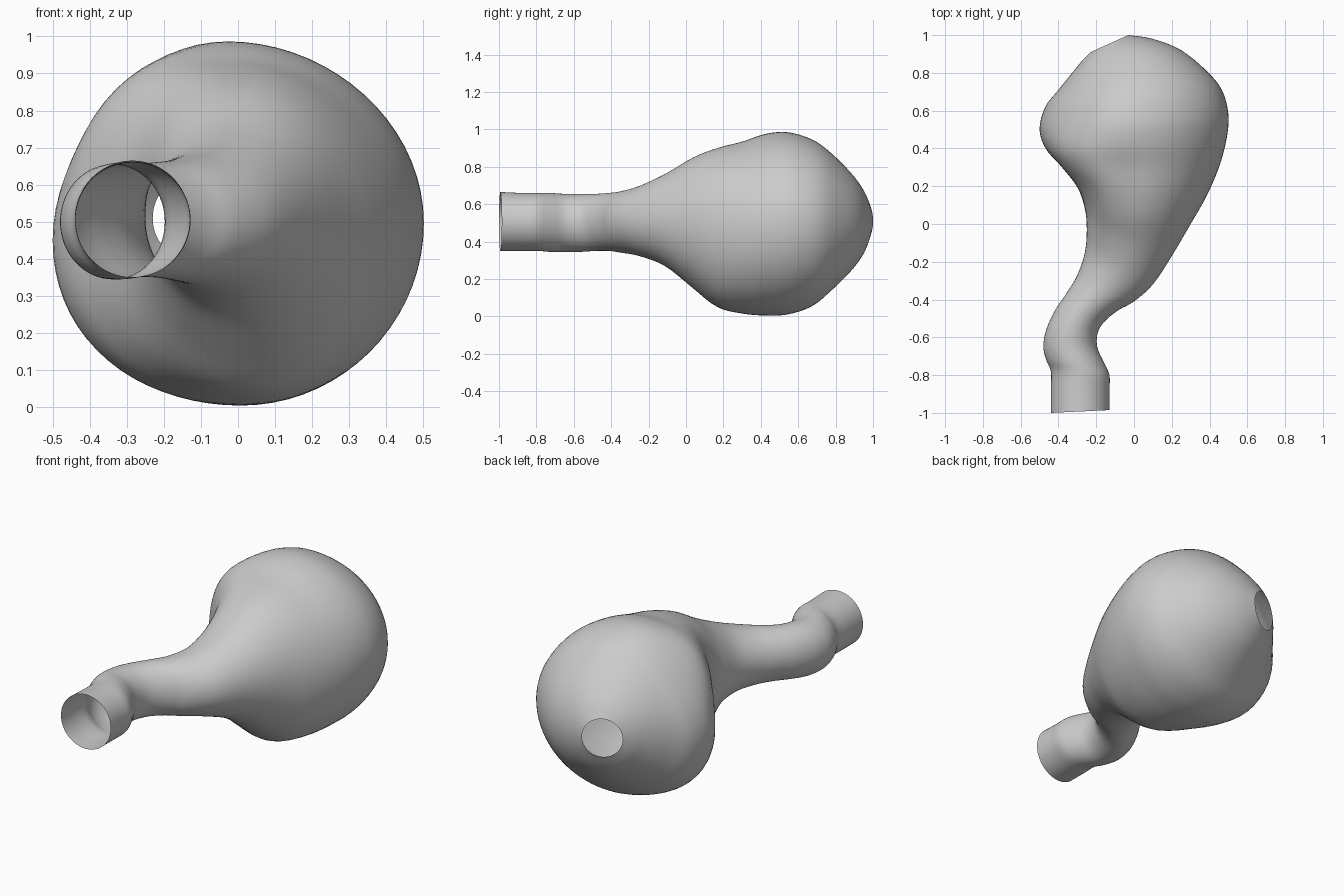
import bpy, bmesh, math
from mathutils import Vector

cube = bpy.data.objects.get("Cube")
if cube:
    bpy.data.objects.remove(cube, do_unlink=True)

SEGMENTS = 72
STEPS = 4

# Sections: left x, left y, right x, right y, bottom z, top z, upper left fullness
sections = [
    (-.44, -1.0, -.13, -.985, .35, .665, 0),
    (-.44, -.88, -.13, -.88, .35, .66, 0),
    (-.44, -.78, -.13, -.80, .35, .66, 0),
    (-.465, -.72, -.16, -.73, .345, .66, 0),
    (-.48, -.65, -.195, -.65, .345, .655, 0),
    (-.465, -.56, -.19, -.57, .345, .655, 0),
    (-.42, -.46, -.15, -.51, .35, .655, 0),
    (-.36, -.37, -.08, -.455, .35, .66, 0),
    (-.30, -.27, 0, -.41, .34, .67, 0),
    (-.26, -.15, .10, -.32, .32, .70, 0),
    (-.25, -.03, .20, -.17, .265, .765, .03),
    (-.26, .08, .30, 0, .15, .85, .07),
    (-.30, .195, .38, .14, .05, .90, .12),
    (-.385, .305, .45, .30, .015, .935, .13),
    (-.465, .395, .49, .45, .005, .975, .05),
    (-.50, .50, .50, .58, .01, .985, -.03),
    (-.47, .62, .465, .71, .05, .95, -.05),
    (-.40, .71, .385, .81, .125, .885, -.03),
    (-.32, .81, .25, .92, .23, .78, 0),
    (-.27, .87, .10, .98, .315, .695, 0),
    (-.23, .91, -.03, 1.0, .40, .62, 0),
]


def blend(a, b, c, d, t):
    """Catmull-Rom interpolation between b and c."""
    return [q + .5 * t * (r - p + t * (2*p - 5*q + 4*r - s + t * (3*(q - r) + s - p)))
            for p, q, r, s in zip(a, b, c, d)]


def smooth_sections(rows):
    last = len(rows) - 1
    result = []
    for i in range(last):
        a, d = rows[max(i - 1, 0)], rows[min(i + 2, last)]
        for k in range(STEPS):
            result.append(blend(a, rows[i], rows[i + 1], d, k / STEPS))
    return result + [list(rows[-1])]


def add_ring(bm, section):
    lx, ly, rx, ry, bottom, top, fullness = section
    centre = Vector(((lx + rx) / 2, (ly + ry) / 2, (bottom + top) / 2))
    across = Vector((rx - lx, ry - ly, 0)) / 2
    half = (top - bottom) / 2
    bulb = max(0, (half - .25) / .25)
    ring = []
    for k in range(SEGMENTS):
        a = 2 * math.pi * k / SEGMENTS
        c, s = math.cos(a), math.sin(a)
        left, upper = max(0, -c), max(0, s)
        swell = 1 + fullness * (2 * left * upper) ** 2
        # the bulb's top leans left and its left lobe hangs a little low
        lean = Vector((-.03 * upper ** 2, 0, -.05 * left ** 2)) * bulb
        up = Vector((0, 0, half * s * swell))
        ring.append(bm.verts.new(centre + across * c * swell + up + lean))
    return ring


# Hollow shell, open at the neck and at the small hole in the bulb
bm = bmesh.new()
rings = [add_ring(bm, s) for s in smooth_sections(sections)]
for near, far in zip(rings, rings[1:]):
    for k in range(SEGMENTS):
        n = (k + 1) % SEGMENTS
        bm.faces.new((near[k], near[n], far[n], far[k]))
bmesh.ops.recalc_face_normals(bm, faces=bm.faces)
mesh = bpy.data.meshes.new("bulb_with_bent_neck")
bm.to_mesh(mesh)
bm.free()
for polygon in mesh.polygons:
    polygon.use_smooth = True

grey = bpy.data.materials.new("plain grey")
grey.use_nodes = True
colour = (.6, .6, .6, 1)
grey.diffuse_color = colour
grey.node_tree.nodes["Principled BSDF"].inputs["Base Color"].default_value = colour
mesh.materials.append(grey)

vessel = bpy.data.objects.new("bulb_with_bent_neck", mesh)
bpy.context.collection.objects.link(vessel)
